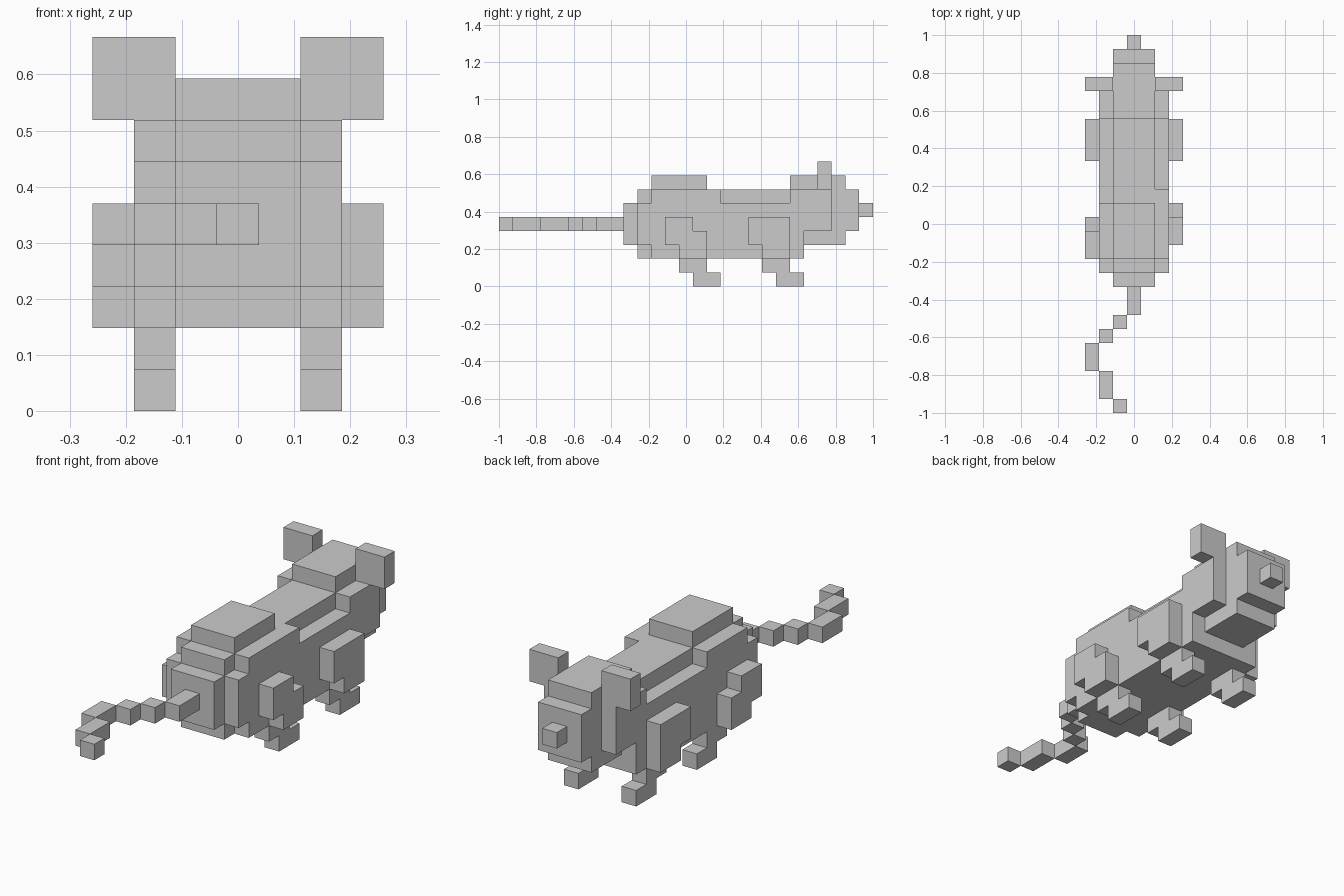
import bpy, bmesh
from mathutils import Vector

if "Cube" in bpy.data.objects:
    bpy.data.objects.remove(bpy.data.objects["Cube"])

V = 2 / 27                              # edge length of one block
ORIGIN = Vector((-3.5 * V, -1.0, 0.0))  # corner of the block grid
parts = {}


def part(name, *boxes):
    """Each box is (x0, x1, y0, y1, z0, z1) in block units."""
    cells = set()
    for x0, x1, y0, y1, z0, z1 in boxes:
        cells |= {(x, y, z) for x in range(x0, x1)
                  for y in range(y0, y1) for z in range(z0, z1)}
    parts[name] = cells


# torso: full-height core, stepped rump
part("torso", (2, 5, 10, 22, 2, 7), (2, 5, 9, 10, 3, 6))

# flanks: the left shoulder notch starts one block earlier than the right
for side, x, notch in (("left", 1, 15), ("right", 5, 16)):
    part(side + "_flank",
         (x, x + 1, 10, 11, 3, 6), (x, x + 1, 11, 22, 2, 6),
         (x, x + 1, 11, notch, 6, 7), (x, x + 1, 21, 22, 6, 7),
         (x, x + 1, 22, 24, 4, 7))

# raised back hump
part("back_hump", (2, 5, 11, 15, 7, 8))

# head, snout and nose
part("head", (2, 5, 22, 25, 3, 8), (2, 5, 21, 22, 7, 8))
part("snout", (2, 5, 25, 26, 4, 7))
part("nose", (3, 4, 26, 27, 5, 6))

# ears
part("left_ear", (0, 2, 23, 24, 7, 9))
part("right_ear", (5, 7, 23, 24, 7, 9))

# legs: outer thigh, inner shin and foot; left hind thigh sits one block back
for side, outer, inner, shift in (("left", 0, 1, -1), ("right", 6, 5, 0)):
    o, i = (outer, outer + 1), (inner, inner + 1)
    part(side + "_hind_thigh",
         (*o, 12 + shift, 14 + shift, 4, 5),
         (*o, 12 + shift, 15 + shift, 3, 4),
         (*o, 13 + shift, 15 + shift, 2, 3))
    part(side + "_front_thigh", (*o, 18, 21, 3, 5), (*o, 19, 21, 2, 3))
    for pos, y in (("hind", 13), ("front", 19)):
        part(f"{side}_{pos}_foot", (*i, y, y + 2, 1, 2), (*i, y + 1, y + 3, 0, 1))

# curling tail
part("tail", *[(x, x + 1, y0, y1, 4, 5) for x, y0, y1 in
               ((3, 7, 9), (2, 6, 7), (1, 5, 6), (0, 3, 5), (1, 1, 3), (2, 0, 1))])

# skin every part, leaving out faces hidden between touching blocks
solid = set().union(*parts.values())
for name, cells in parts.items():
    bm = bmesh.new()
    for c in sorted(cells):
        for axis in range(3):
            for step in (0, 1):
                n = list(c)
                n[axis] += 1 if step else -1
                if tuple(n) in solid:
                    continue
                u, w = (axis + 1) % 3, (axis + 2) % 3
                quad = []
                for a, b in ((0, 0), (1, 0), (1, 1), (0, 1)):
                    p = Vector(c)
                    p[axis] += step
                    p[u] += a
                    p[w] += b
                    quad.append(bm.verts.new(p * V + ORIGIN))
                bm.faces.new(quad if step else quad[::-1])
    bmesh.ops.remove_doubles(bm, verts=bm.verts, dist=1e-4)
    mesh = bpy.data.meshes.new(name)
    bm.to_mesh(mesh)
    bm.free()
    bpy.context.collection.objects.link(bpy.data.objects.new(name, mesh))
